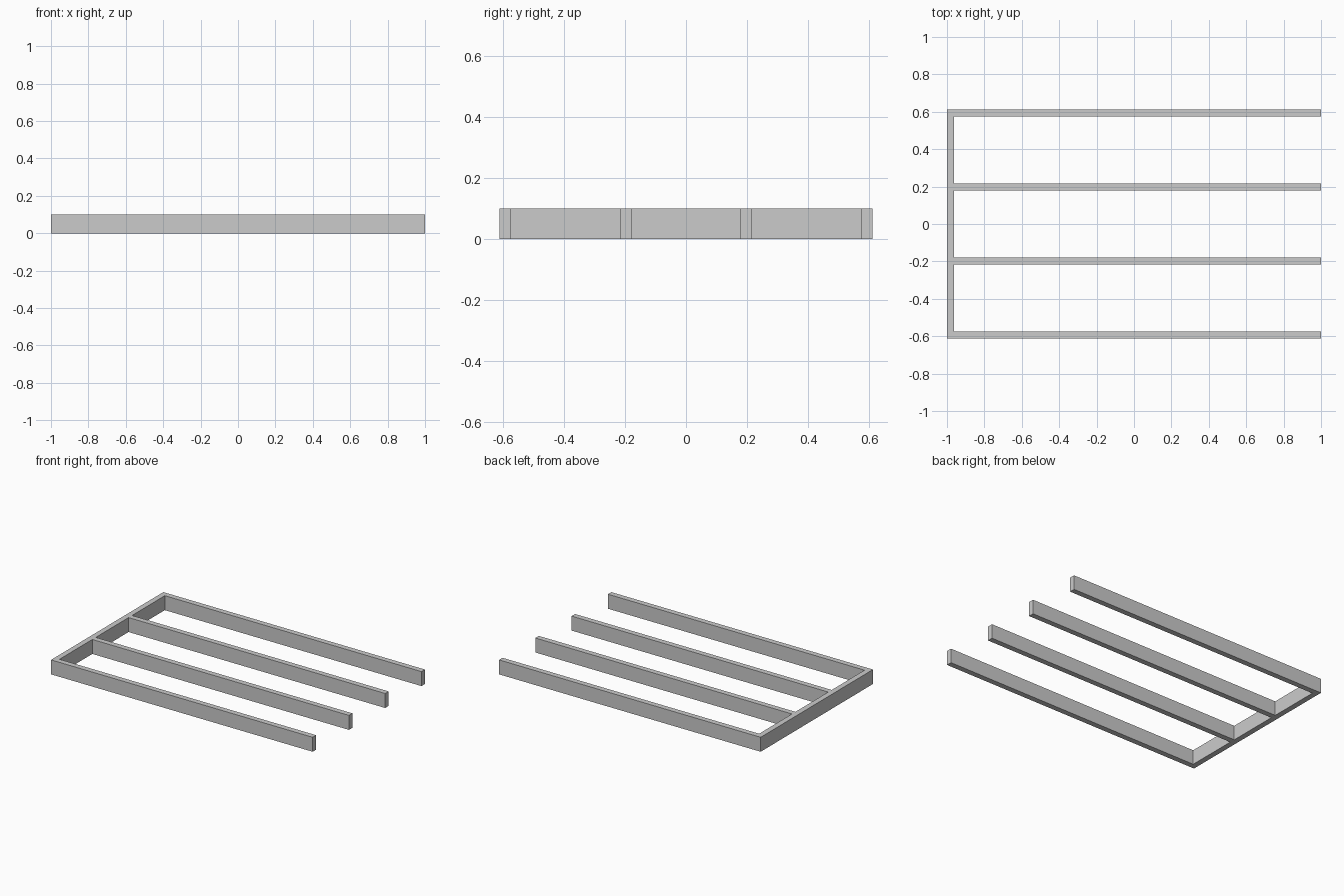
import bpy, bmesh

if "Cube" in bpy.data.objects:
    bpy.data.objects.remove(bpy.data.objects["Cube"])

LENGTH, HEIGHT, THICK = 2.0, 0.10, 0.038
PITCH, COUNT = 0.396, 4
x0, x1 = -LENGTH / 2, LENGTH / 2
half = PITCH * (COUNT - 1) / 2 + THICK / 2

# Comb outline: straight back rail, then each tine in turn
outline = [(x0, half), (x0, -half)]
for i in range(COUNT):
    y = -half + i * PITCH
    if i > 0:
        outline.append((x0 + THICK, y))
    outline += [(x1, y), (x1, y + THICK)]
    if i < COUNT - 1:
        outline.append((x0 + THICK, y + THICK))

# Extrude the outline upward into one solid frame
bm = bmesh.new()
base = bm.faces.new([bm.verts.new((x, y, 0)) for x, y in outline])
top = bmesh.ops.extrude_face_region(bm, geom=[base], use_keep_orig=True)
verts = [g for g in top["geom"] if isinstance(g, bmesh.types.BMVert)]
bmesh.ops.translate(bm, verts=verts, vec=(0, 0, HEIGHT))
bmesh.ops.recalc_face_normals(bm, faces=bm.faces)

mesh = bpy.data.meshes.new("comb_frame")
bm.to_mesh(mesh)
bm.free()
bpy.context.collection.objects.link(bpy.data.objects.new("comb_frame", mesh))
